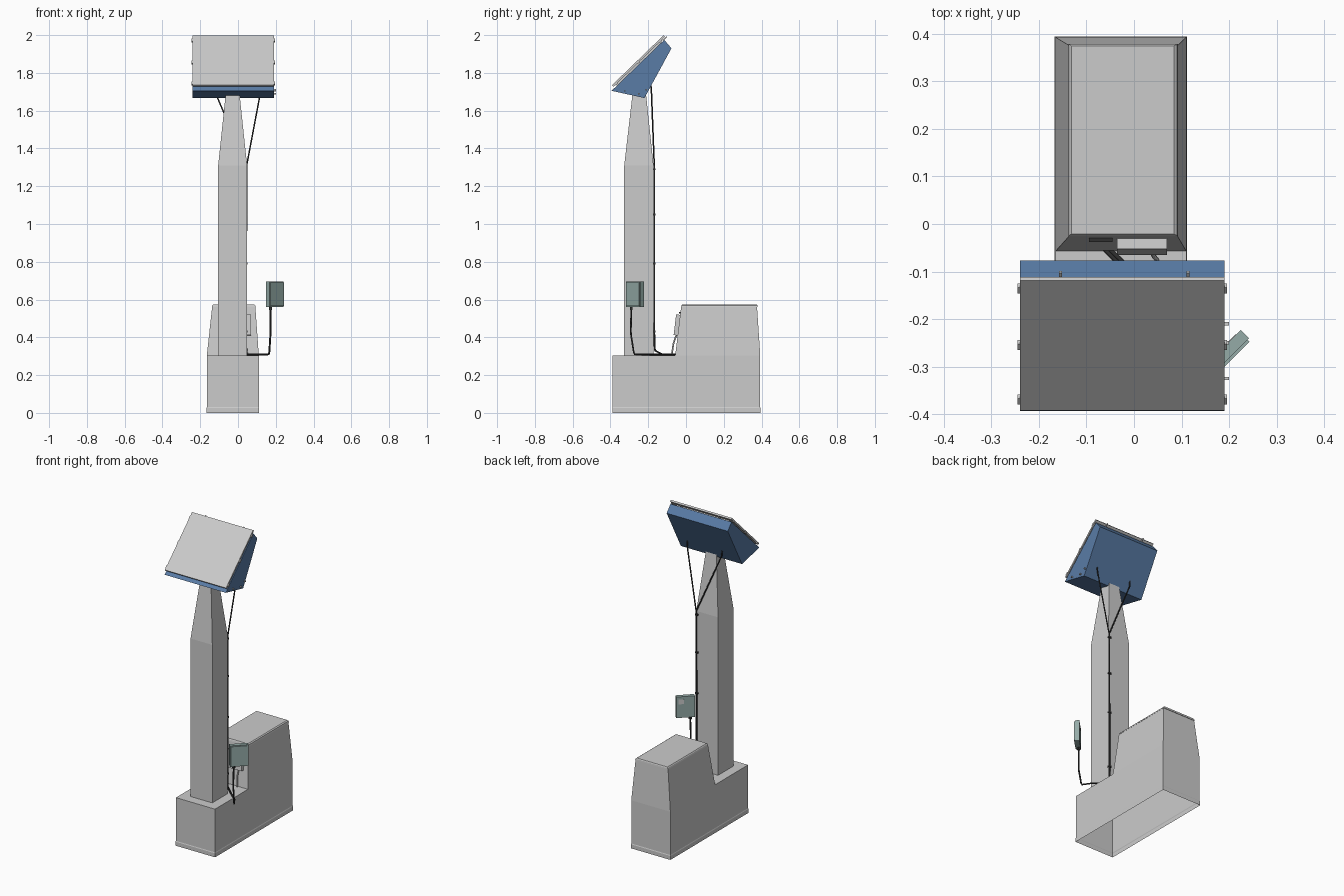
import bpy, bmesh, math
from mathutils import Vector, Matrix

if "Cube" in bpy.data.objects:
    bpy.data.objects.remove(bpy.data.objects["Cube"])


def material(name, rgb):
    m = bpy.data.materials.new(name)
    m.diffuse_color = (*rgb, 1)
    m.use_nodes = True
    m.node_tree.nodes["Principled BSDF"].inputs["Base Color"].default_value = m.diffuse_color
    return m


BLUE = material("blue_paint", (0.10, 0.20, 0.38))
GREEN = material("grey_green", (0.30, 0.41, 0.39))
DARK = material("black_rubber", (0.03, 0.03, 0.03))


def finish(name, bm, mat=None):
    bmesh.ops.recalc_face_normals(bm, faces=bm.faces[:])
    me = bpy.data.meshes.new(name)
    bm.to_mesh(me)
    bm.free()
    ob = bpy.data.objects.new(name, me)
    bpy.context.collection.objects.link(ob)
    if mat:
        me.materials.append(mat)
    return ob


def loft(name, sections, mat=None, bottom=True):
    """Stack of rectangles (x0, x1, y0, y1, z) joined into one body."""
    bm = bmesh.new()
    rings = [[bm.verts.new(p) for p in ((a, c, z), (b, c, z), (b, d, z), (a, d, z))]
             for a, b, c, d, z in sections]
    for lo, hi in zip(rings, rings[1:]):
        for i in range(4):
            j = (i + 1) % 4
            bm.faces.new((lo[i], lo[j], hi[j], hi[i]))
    bm.faces.new(rings[-1])
    if bottom:
        bm.faces.new(rings[0][::-1])
    return finish(name, bm, mat)


def prism(name, profile, x0, x1, mat=None):
    """Extrude a (y, z) profile from x0 to x1."""
    bm = bmesh.new()
    face = bm.faces.new([bm.verts.new((x0, y, z)) for y, z in profile])
    ext = bmesh.ops.extrude_face_region(bm, geom=[face])
    verts = [v for v in ext["geom"] if isinstance(v, bmesh.types.BMVert)]
    bmesh.ops.translate(bm, verts=verts, vec=(x1 - x0, 0, 0))
    return finish(name, bm, mat)


def box(name, size, matrix, mat=None):
    bm = bmesh.new()
    bmesh.ops.create_cube(bm, size=1, matrix=matrix @ Matrix.Diagonal((*size, 1)))
    return finish(name, bm, mat)


def cable(name, points, radius, mat=DARK, smooth=True):
    cu = bpy.data.curves.new(name, "CURVE")
    cu.dimensions = "3D"
    cu.bevel_depth, cu.bevel_resolution, cu.resolution_u = radius, 1, 6
    cu.use_fill_caps = True
    if smooth:
        sp = cu.splines.new("NURBS")
        sp.order_u, sp.use_endpoint_u = 3, True
    else:
        sp = cu.splines.new("POLY")
    sp.points.add(len(points) - 1)
    for p, co in zip(sp.points, points):
        p.co = (*co, 1)
    ob = bpy.data.objects.new(name, cu)
    bpy.context.collection.objects.link(ob)
    if mat:
        cu.materials.append(mat)
    bpy.ops.object.select_all(action="DESELECT")
    bpy.context.view_layer.objects.active = ob
    ob.select_set(True)
    bpy.ops.object.convert(target="MESH")


T = Matrix.Translation

# Base shell, open underneath, with a step up to the rear cabinet
base = [(-0.39, 0), (-0.39, 0.025), (-0.388, 0.03), (-0.388, 0.305),
        (0.393, 0.305), (0.393, 0.03), (0.395, 0.025), (0.395, 0)]
loft("base", [(-0.167, 0.112, -0.39, 0.395, 0), (-0.167, 0.112, -0.39, 0.395, 0.025),
              (-0.165, 0.11, -0.388, 0.393, 0.03), (-0.165, 0.11, -0.388, 0.393, 0.305)],
     bottom=False)
loft("cabinet", [(-0.165, 0.11, -0.057, 0.393, 0.305), (-0.137, 0.092, -0.026, 0.376, 0.56)])
loft("cabinet_lid", [(-0.138, 0.093, -0.026, 0.379, 0.56), (-0.136, 0.091, -0.024, 0.378, 0.569),
                     (-0.132, 0.084, -0.021, 0.375, 0.574)])

# Tapered column
loft("column", [(-0.105, 0.048, -0.327, -0.172, 0.305), (-0.105, 0.048, -0.327, -0.172, 1.31),
                (-0.065, 0.008, -0.283, -0.212, 1.69)])

# Wedge-shaped head
head = [(-0.394, 1.705), (-0.22, 1.667), (-0.077, 1.93), (-0.115, 1.975)]
prism("head_housing", head, -0.24, 0.19, BLUE)

# Sloping face plate, laid out along the front edge of the head
origin = Vector(head[0])
along = (Vector(head[3]) - origin).normalized()
out = Vector((-along.y, along.x))


def slope(t, n):
    return origin + along * t + out * n


prism("face_plate", [slope(0.022, 0.009), slope(0.402, 0.009), slope(0.402, 0.02),
                     slope(0.022, 0.02)], -0.24, 0.19)
prism("plate_spacer", [slope(0.04, -0.002), slope(0.37, -0.002), slope(0.37, 0.01),
                       slope(0.04, 0.01)], -0.21, 0.16)

# Side clips and top pins holding the plate
tilt = Matrix.Rotation(math.atan2(along.y, along.x), 4, "X")
for x in (-0.241, 0.192):
    for i, t in enumerate((0.045, 0.205, 0.37)):
        y, z = slope(t, 0.011)
        box(f"plate_clip_{i}", (0.008, 0.018, 0.012), T((x, y, z)) @ tilt)
for x in (-0.155, 0.114):
    y, z = slope(0.395, 0.003)
    box("plate_pin", (0.006, 0.03, 0.006), T((x, y, z)) @ tilt)
for y, z in ((-0.325, 1.704), (-0.25, 1.69), (-0.21, 1.71)):
    box("side_screw", (0.014, 0.007, 0.007), T((0.193, y, z)))

# Control box beside the column, turned 45 degrees
turn = T((0.195, -0.27, 0.628)) @ Matrix.Rotation(math.radians(45), 4, "Z")
box("control_box", (0.108, 0.025, 0.134), turn, GREEN)
box("control_box_door", (0.10, 0.008, 0.126), turn @ T((0, -0.0145, 0)), GREEN)
box("control_box_label", (0.03, 0.003, 0.03), turn @ T((0.025, 0.0125, 0.035)))
box("control_box_gland", (0.014, 0.014, 0.02), T((0.172, -0.29, 0.555)), DARK)

# Connector box and handle on the cabinet front
lean = Matrix.Rotation(math.radians(-7), 4, "X")
box("connector_box", (0.105, 0.028, 0.11), T((0.017, -0.045, 0.465)) @ lean)
box("cabinet_handle", (0.05, 0.012, 0.008), T((-0.07, -0.032, 0.53)), DARK)
cable("connector_pipe", [(0.04, -0.048, 0.42), (0.04, -0.066, 0.37), (0.048, -0.075, 0.31)], 0.005, None)

# Cables: two from the head, one trunk down the column, one from the control box
joint = (0.046, -0.168, 1.31)
for x in (-0.125, 0.122):
    cable("head_cable", [(x, -0.186, 1.735), (x * 0.98, -0.183, 1.70), joint], 0.004, DARK, False)
cable("trunk_cable", [joint, (0.044, -0.168, 0.8), (0.044, -0.168, 0.42), (0.044, -0.165, 0.33),
                      (0.01, -0.125, 0.31), (-0.065, -0.05, 0.31)], 0.005)
cable("control_cable", [(0.172, -0.29, 0.56), (0.172, -0.292, 0.42), (0.165, -0.275, 0.31),
                        (0.13, -0.22, 0.309), (0.06, -0.16, 0.309), (-0.055, -0.05, 0.309)], 0.005)
for z in (0.43, 0.79, 1.05, 1.29):
    box("cable_clip", (0.018, 0.014, 0.01), T((0.042, -0.169, z)), DARK)
